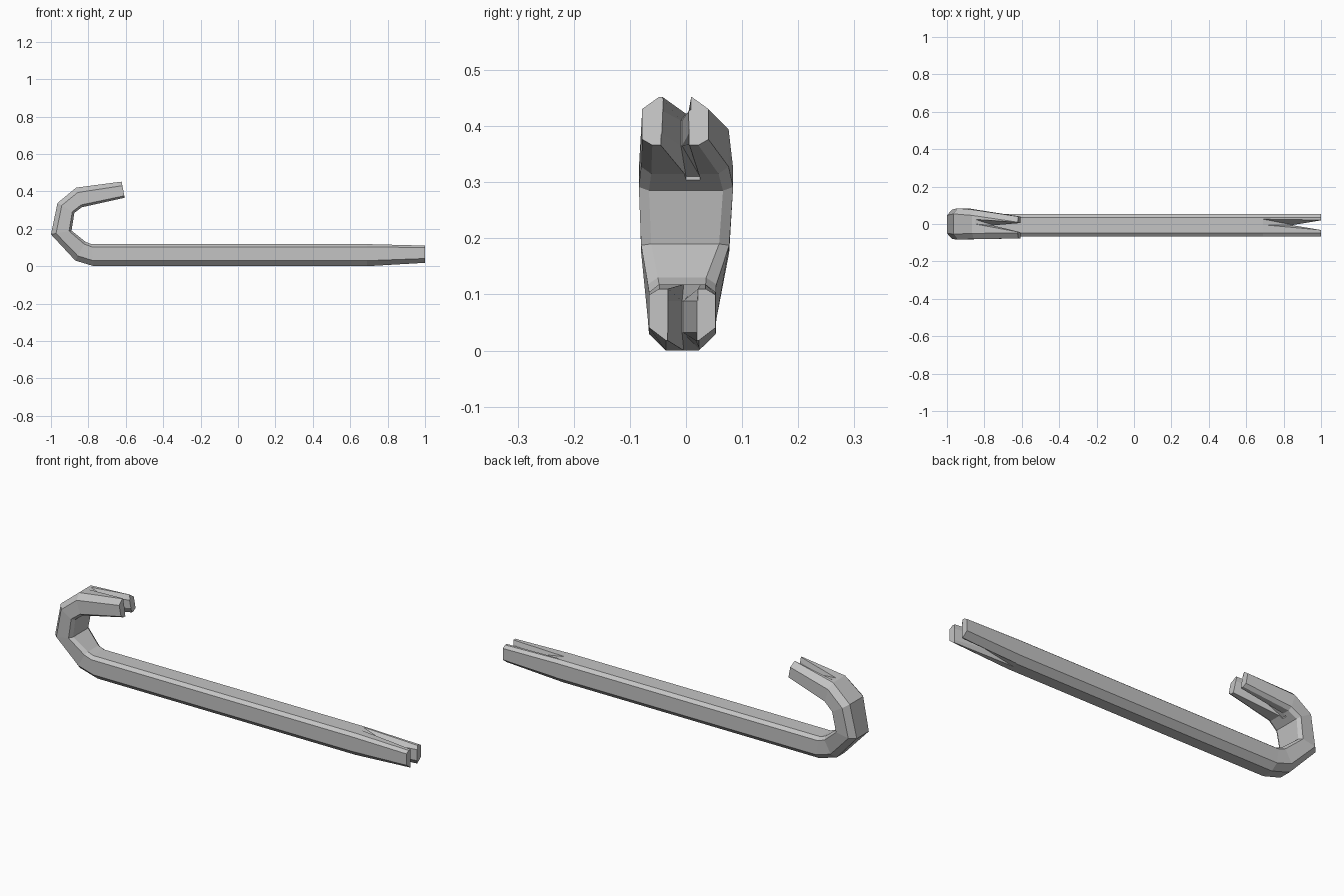
import bpy, bmesh
from mathutils import Vector

cube = bpy.data.objects.get("Cube")
if cube:
    bpy.data.objects.remove(cube)

steel = bpy.data.materials.new("grey_steel")
steel.use_nodes = True
grey = (0.55, 0.55, 0.55, 1)
steel.diffuse_color = grey
steel.node_tree.nodes["Principled BSDF"].inputs["Base Color"].default_value = grey


def loft(name, rings):
    """Skin a list of equal rings and cap both ends."""
    bm = bmesh.new()
    loops = [[bm.verts.new(p) for p in ring] for ring in rings]
    for a, b in zip(loops, loops[1:]):
        for i in range(len(a)):
            j = (i + 1) % len(a)
            bm.faces.new((a[i], a[j], b[j], b[i]))
    bm.faces.new(loops[0])
    bm.faces.new(loops[-1])
    bmesh.ops.recalc_face_normals(bm, faces=bm.faces)
    mesh = bpy.data.meshes.new(name)
    bm.to_mesh(mesh)
    bm.free()
    mesh.materials.append(steel)
    obj = bpy.data.objects.new(name, mesh)
    bpy.context.collection.objects.link(obj)
    return obj


def section(outer, inner, y0, y1):
    """Eight-sided section with a wide outer and a narrow inner bevel."""
    o, i = Vector((outer[0], 0, outer[1])), Vector((inner[0], 0, inner[1]))
    half = [(0, 0.03), (0.25, 0), (0.88, 0), (1, 0.018)]
    near = [o.lerp(i, t) + Vector((0, y0 + c, 0)) for t, c in half]
    far = [o.lerp(i, t) + Vector((0, y1 - c, 0)) for t, c in reversed(half)]
    return near + far


# Bar: hook tip, round the bend, along the shaft to the straight tip
bar = loft("crowbar_bar", [section(*s) for s in [
    ((-0.622, 0.452), (-0.606, 0.366), -0.078, 0.040),
    ((-0.865, 0.420), (-0.835, 0.315), -0.080, 0.076),
    ((-0.965, 0.338), (-0.875, 0.285), -0.084, 0.084),
    ((-1.000, 0.170), (-0.890, 0.190), -0.080, 0.077),
    ((-0.870, 0.030), (-0.815, 0.130), -0.068, 0.054),
    ((-0.770, 0.000), (-0.785, 0.118), -0.066, 0.053),
    ((0.690, 0.000), (0.690, 0.118), -0.066, 0.053),
    ((1.000, 0.018), (1.000, 0.110), -0.066, 0.053)]])


def cut_claw(name, tip, lips, root, levels):
    """Cut a V slot whose root flares out at the top and bottom."""
    rings = []
    for flared, z_root, z_tip in levels:
        x, low, high = root[flared]
        rings.append([(x, low, z_root), (tip, lips[0], z_tip),
                      (tip, lips[1], z_tip), (x, high, z_root)])
    cutter = loft(name, rings)
    cutter.hide_render = True
    mod = bar.modifiers.new(name, "BOOLEAN")
    mod.operation, mod.solver, mod.object = "DIFFERENCE", "EXACT", cutter
    bpy.context.view_layer.objects.active = bar
    bpy.ops.object.modifier_apply(modifier=mod.name)
    bpy.data.objects.remove(cutter)


# Claw slots at the straight tip and at the hook tip
cut_claw("shaft_slot", 1.01, (-0.034, 0.021),
         [(0.85, -0.007, -0.005), (0.69, -0.004, 0.026)],
         [(1, -0.05, -0.05), (1, 0.0, 0.015), (0, 0.032, 0.032),
          (0, 0.088, 0.088), (1, 0.118, 0.112), (1, 0.16, 0.16)])
cut_claw("hook_slot", -0.59, (-0.048, 0.007),
         [(-0.75, -0.009, -0.007), (-0.85, 0.0, 0.025)],
         [(1, 0.26, 0.31), (1, 0.31, 0.367), (0, 0.365, 0.39),
          (0, 0.41, 0.43), (1, 0.422, 0.456), (1, 0.47, 0.5)])
